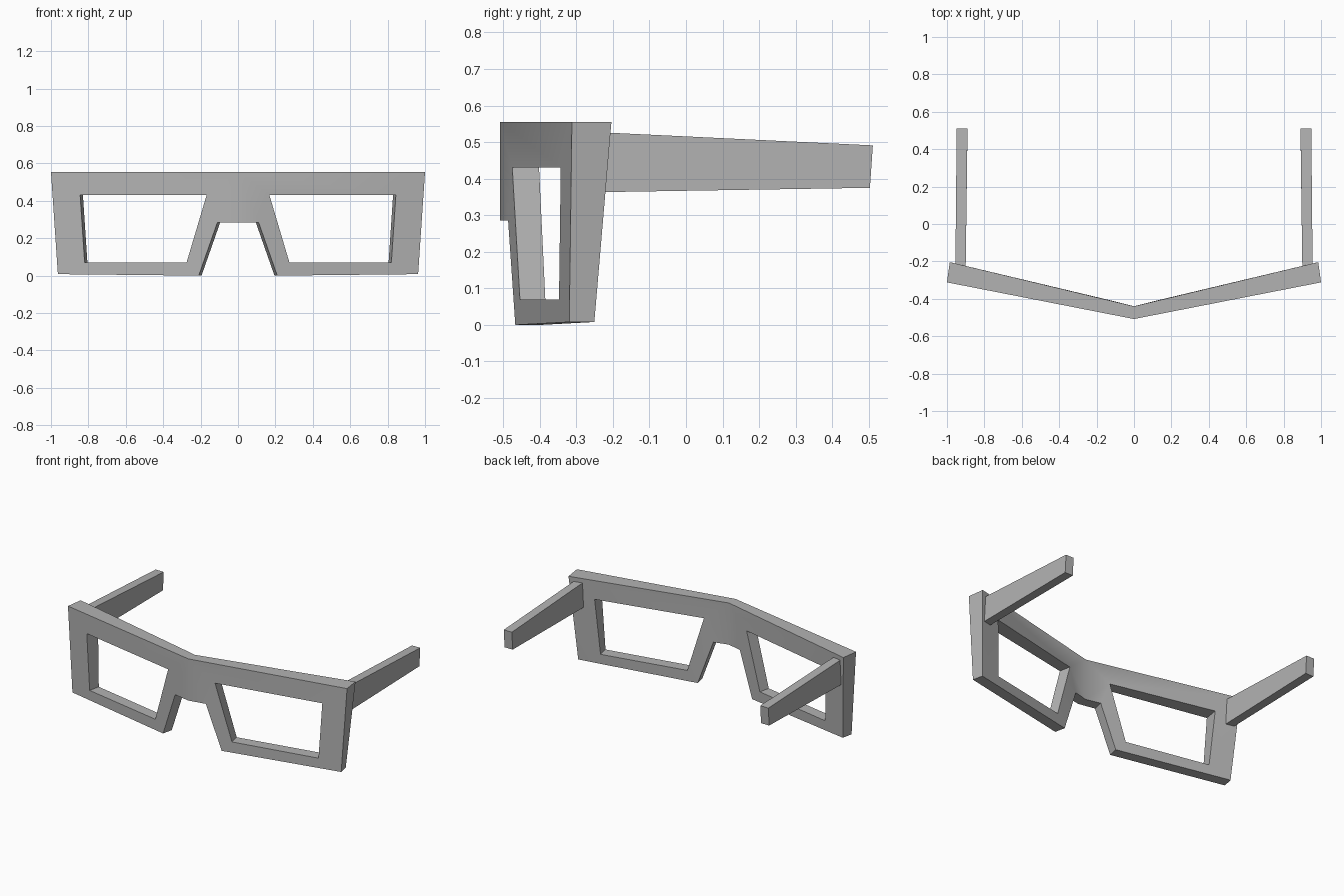
import bpy
import bmesh
import math

if "Cube" in bpy.data.objects:
    bpy.data.objects.remove(bpy.data.objects["Cube"])

GREY = (0.45, 0.45, 0.45, 1.0)
TOP = 0.555

plastic = bpy.data.materials.new("grey_plastic")
plastic.use_nodes = True
plastic.diffuse_color = GREY
plastic.node_tree.nodes["Principled BSDF"].inputs["Base Color"].default_value = GREY


def finish(name, bm, mirror):
    """Turn a bmesh into a shaded object, optionally mirrored across x."""
    bmesh.ops.recalc_face_normals(bm, faces=bm.faces)
    mesh = bpy.data.meshes.new(name)
    bm.to_mesh(mesh)
    bm.free()
    mesh.materials.append(plastic)
    obj = bpy.data.objects.new(name, mesh)
    bpy.context.collection.objects.link(obj)
    bpy.ops.object.select_all(action="DESELECT")
    obj.select_set(True)
    bpy.context.view_layer.objects.active = obj
    if mirror:
        mod = obj.modifiers.new("mirror", "MIRROR")
        mod.use_clip = True
        bpy.ops.object.modifier_apply(modifier=mod.name)
    bpy.ops.object.shade_smooth_by_angle(angle=math.radians(30))
    return obj


# Front frame: half of the swept-back rim, thickening toward the upper corner
points = {
    "ridge_top": (0, TOP), "outer_top": (1, TOP),
    "outer_low": (0.963, 0.008), "nose_low": (0.21, 0),
    "nose_top": (0.11, 0.285), "ridge_low": (0, 0.285),
    "win_in_top": (0.168, 0.43), "win_out_top": (0.844, 0.43),
    "win_out_low": (0.82, 0.07), "win_in_low": (0.275, 0.07),
}
panels = [
    ("ridge_top", "outer_top", "win_out_top", "win_in_top"),
    ("outer_top", "outer_low", "win_out_low", "win_out_top"),
    ("outer_low", "nose_low", "win_in_low", "win_out_low"),
    ("nose_low", "nose_top", "win_in_top", "win_in_low"),
    ("nose_top", "ridge_low", "ridge_top", "win_in_top"),
]
bm = bmesh.new()
front, back = {}, {}
for key, (x, z) in points.items():
    y = -0.508 + 0.196 * x
    depth = 0.068 + 0.04 * x * z / TOP
    front[key] = bm.verts.new((x, y, z))
    back[key] = bm.verts.new((x - 0.015 if x else 0, y + depth, z))
for keys in panels:
    bm.faces.new([front[k] for k in keys])
    bm.faces.new([back[k] for k in reversed(keys)])

# Walls around the outline and the lens opening
outline = ["ridge_top", "outer_top", "outer_low", "nose_low", "nose_top", "ridge_low"]
window = ["win_in_top", "win_out_top", "win_out_low", "win_in_low", "win_in_top"]
for loop in (outline, window):
    for a, b in zip(loop, loop[1:]):
        bm.faces.new((front[a], front[b], back[b], back[a]))
finish("front_frame", bm, True)

# Temple arms: tapered bars behind the outer corners
for name, side in (("left_temple", 1), ("right_temple", -1)):
    bm = bmesh.new()
    rings = []
    for y, lean, inner, outer, low, high in (
        (-0.24, 0, 0.90, 0.955, 0.363, 0.527),
        (0.507, 0.004, 0.89, 0.948, 0.375, 0.491),
    ):
        rings.append([bm.verts.new((side * x, y + d, z)) for x, z, d in (
            (inner, low, -lean), (outer, low, -lean),
            (outer, high, lean), (inner, high, lean))])
    start, end = rings
    bm.faces.new(start)
    bm.faces.new(end)
    for i in range(4):
        j = (i + 1) % 4
        bm.faces.new((start[i], start[j], end[j], end[i]))
    finish(name, bm, False)
